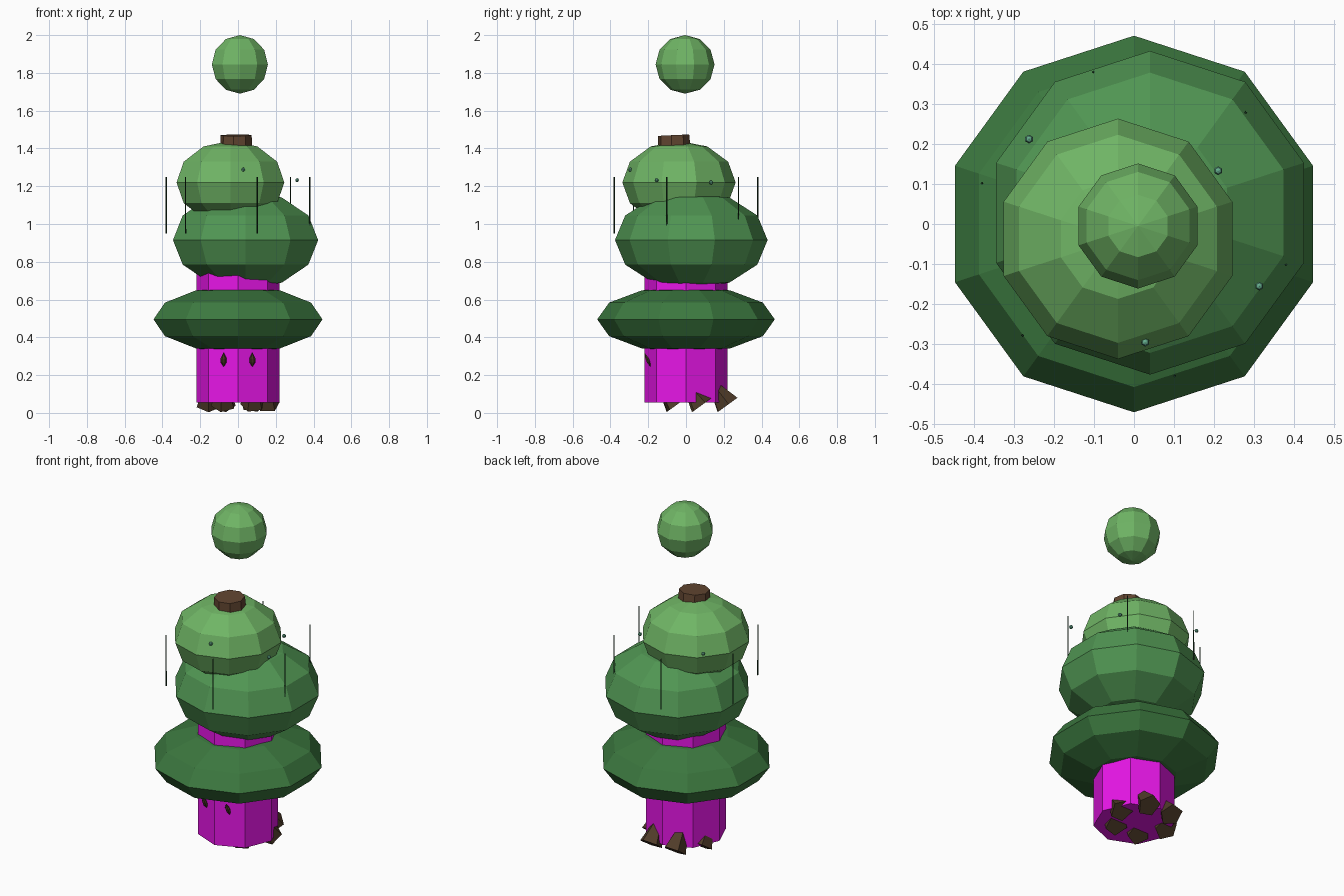
import bpy, math
from mathutils import Vector, Matrix

if "Cube" in bpy.data.objects:
    bpy.data.objects.remove(bpy.data.objects["Cube"])


def material(name, rgb):
    m = bpy.data.materials.new(name)
    m.diffuse_color = (*rgb, 1)
    m.use_nodes = True
    m.node_tree.nodes["Principled BSDF"].inputs["Base Color"].default_value = m.diffuse_color
    return m


MAGENTA = material("magenta", (0.8, 0.008, 0.8))
LOW = material("leaf_dark", (0.045, 0.19, 0.05))
MID = material("leaf_mid", (0.08, 0.30, 0.085))
TOP = material("leaf_light", (0.16, 0.46, 0.13))
BARK = material("bark", (0.12, 0.06, 0.03))
ROOT = material("root_bark", (0.08, 0.045, 0.022))
VINE = material("vine", (0.01, 0.04, 0.015))
DEW = material("dew", (0.13, 0.42, 0.27))


def lathe(name, rings, sides, mat, matrix=Matrix(), start=0.0):
    """Closed flat-faced solid from (radius, z) rings, listed bottom to top."""
    verts, faces = [], []
    for r, z in rings:
        for i in range(sides):
            a = start + 2 * math.pi * i / sides
            verts.append(matrix @ Vector((r * math.cos(a), r * math.sin(a), z)))
    for k in range(len(rings) - 1):
        for i in range(sides):
            j = (i + 1) % sides
            b, t = k * sides, (k + 1) * sides
            faces.append((b + i, b + j, t + j, t + i))
    faces.append(tuple(reversed(range(sides))))
    faces.append(tuple(range(len(verts) - sides, len(verts))))
    me = bpy.data.meshes.new(name)
    me.from_pydata(verts, [], faces)
    me.materials.append(mat)
    ob = bpy.data.objects.new(name, me)
    bpy.context.collection.objects.link(ob)
    return ob


def blob(name, centre, radius, half_height, mat, sides=10, bands=6):
    rings = []
    for k in range(bands + 1):
        e = -math.pi / 2 + math.pi * k / bands
        rings.append((max(radius * math.cos(e), 0.0004), half_height * math.sin(e)))
    return lathe(name, rings, sides, mat, Matrix.Translation(centre), math.pi / 2)


# outer trunk shell
lathe("trunk_shell", [(0.22, 0.055), (0.22, 0.95)], 8, MAGENTA)

# leaning inner trunk, its cut end showing at the top
base, tip = Vector((0, 0, 0.07)), Vector((-0.01, -0.065, 1.47))
axis = tip - base
lean = Matrix.Translation(base) @ axis.to_track_quat('Z', 'Y').to_matrix().to_4x4()
lathe("inner_trunk", [(0.16, 0), (0.083, axis.length)], 8, BARK, lean)

# foliage tiers and floating top ball
blob("foliage_lower", (0, 0, 0.495), 0.47, 0.177, LOW)
blob("foliage_middle", (0.04, 0.028, 0.915), 0.404, 0.26, MID)
blob("foliage_upper", (-0.04, -0.037, 1.22), 0.30, 0.22, TOP)
blob("floating_ball", (0.01, -0.005, 1.845), 0.156, 0.155, TOP)

# ring of tilted root stumps
for i in range(6):
    a = i * math.pi / 3
    pos = Vector((0.156 * math.cos(a), 0.085 + 0.156 * math.sin(a), 0.042))
    m = Matrix.Translation(pos) @ Matrix.Rotation(math.radians(36), 4, 'X')
    lathe(f"root_{i}", [(0.066, 0), (0.028, 0.125)], 5, ROOT, m, math.pi / 2 + a)

# pair of bark slits on the front
for s in (-1, 1):
    m = Matrix.Translation((s * 0.076, -0.203, 0.28)) @ Matrix.Rotation(math.radians(24), 4, 'X')
    m = m @ Matrix.Diagonal((1, 0.6, 1, 1))
    lathe(f"bark_slit_{s}", [(0.001, -0.04), (0.016, -0.012), (0.016, 0.01), (0.001, 0.042)], 6, ROOT, m)

# hanging vines around the crown
for i in range(6):
    a = math.radians(45 + 60 * i)
    m = Matrix.Translation((0.393 * math.cos(a), 0.393 * math.sin(a), 0))
    lathe(f"vine_{i}", [(0.004, 0.95), (0.003, 1.25)], 4, VINE, m)

# dew drops
for i, p in enumerate([(-0.262, 0.212, 1.26), (0.21, 0.133, 1.22),
                       (0.313, -0.155, 1.232), (0.028, -0.295, 1.288)]):
    blob(f"dew_drop_{i}", p, 0.011, 0.011, DEW, 6, 4)
